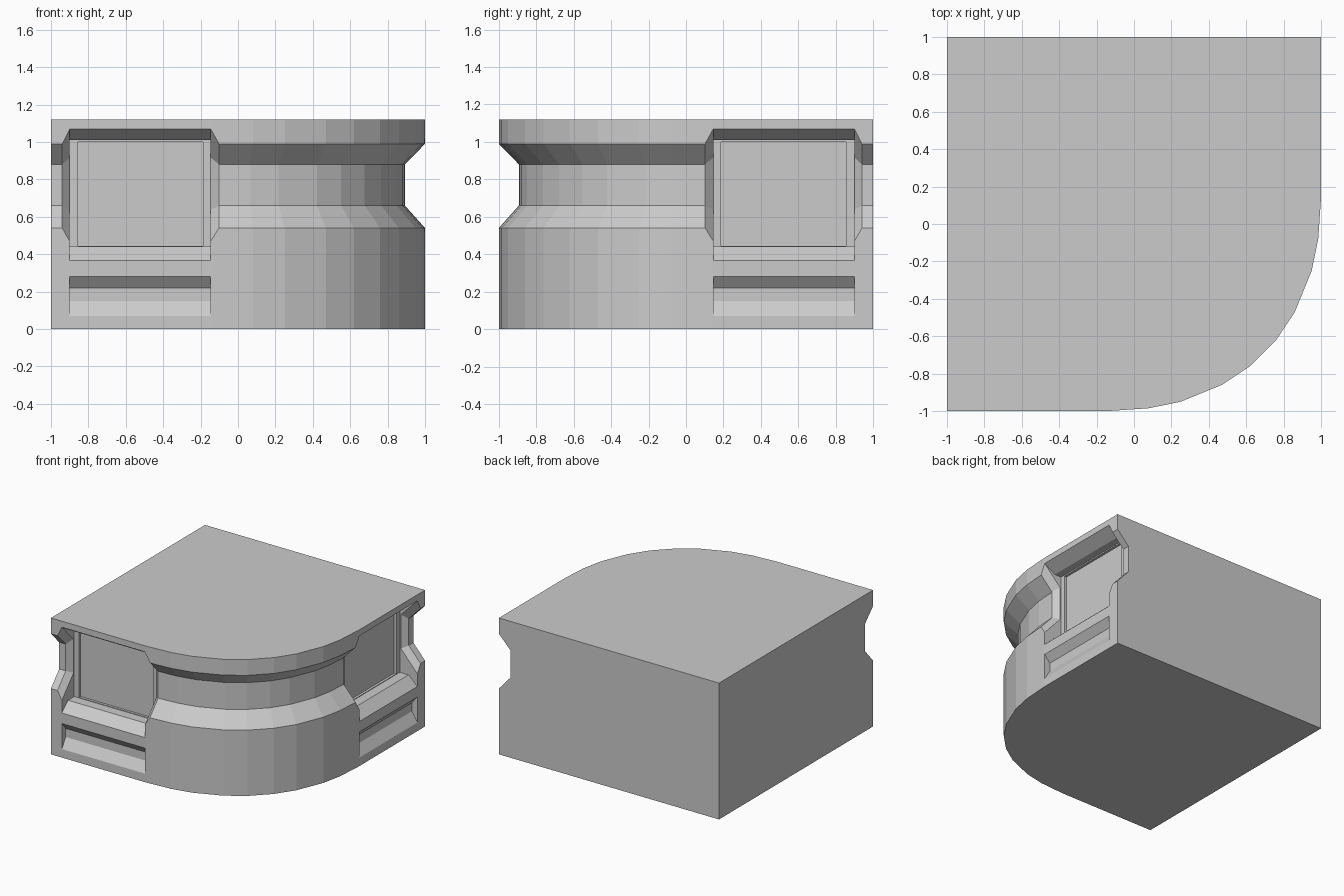
import bpy, bmesh
from mathutils import Vector

if "Cube" in bpy.data.objects:
    bpy.data.objects.remove(bpy.data.objects["Cube"], do_unlink=True)

stone = bpy.data.materials.new("light_grey")
stone.use_nodes = True
stone.diffuse_color = (0.6, 0.6, 0.6, 1)
stone.node_tree.nodes["Principled BSDF"].inputs["Base Color"].default_value = stone.diffuse_color


def loft(name, rings):
    """Closed solid through rings that have equal point counts."""
    bm = bmesh.new()
    loops = [[bm.verts.new(p) for p in ring] for ring in rings]
    n = len(loops[0])
    for a, b in zip(loops, loops[1:]):
        for i in range(n):
            j = (i + 1) % n
            bm.faces.new((a[i], a[j], b[j], b[i]))
    bm.faces.new(loops[0])
    bm.faces.new(loops[-1])
    bmesh.ops.recalc_face_normals(bm, faces=bm.faces)
    me = bpy.data.meshes.new(name)
    bm.to_mesh(me)
    bm.free()
    me.materials.append(stone)
    ob = bpy.data.objects.new(name, me)
    bpy.context.collection.objects.link(ob)
    return ob


# Curved front outline: half the corner, mirrored across its diagonal
half = [(-0.14, -1), (0.08, -0.985), (0.25, -0.95), (0.47, -0.86), (0.62, -0.76)]
path = [(-1, -1)] + half + [(-y, -x) for x, y in reversed(half)] + [(1, 1)]
path = [Vector(p) for p in path]


def inset(i, d):
    a, b = path[max(i - 1, 0)], path[min(i + 1, len(path) - 1)]
    if i in (0, 1):
        inward = Vector((0, 1))
    elif i >= len(path) - 2:
        inward = Vector((-1, 0))
    else:
        t = (b - a).normalized()
        inward = Vector((-t.y, t.x))
    return path[i] + inward * d


# Main block with a chamfered groove wrapping its front
DEPTH = 0.107
rings = []
for z, d in [(0, 0), (0.54, 0), (0.66, DEPTH), (0.88, DEPTH), (0.99, 0), (1.12, 0)]:
    ring = [inset(i, d) for i in range(len(path))] + [Vector((-1, 1))]
    rings.append([(p.x, p.y, z) for p in ring])
block = loft("corner_block", rings)

# Cutters are (depth, height) sections placed along x on the front
LEFT, RIGHT = -0.9, -0.146


def sections(side, items):
    def place(x, d, z):
        y = -1 + d
        return (x, y, z) if side == "front" else (-y, -x, z)
    return [[place(x, d, z) for d, z in prof] for x, prof in items]


def prism(prof, x0=LEFT, x1=RIGHT):
    return [(x0, prof), (x1, prof)]


niche = [(-0.05, 1.10), (0.1, 1.01), (0.16, 1.01), (0.16, 0.44), (0.08, 0.44), (-0.05, 0.32)]
pane = [(0.14, 1.0), (0.18, 1.0), (0.18, 0.445), (0.14, 0.445)]
slot = [(-0.05, 0.34), (0.05, 0.22), (0.05, 0.15), (-0.05, -0.01)]

# Flared cheeks run from the niche sides out to the groove section
inner = [(-0.05, 1.121), (0.15, 0.916), (0.15, 0.638), (-0.05, 0.414)]
groove = [(-0.05, 1.041), (DEPTH, 0.88), (DEPTH, 0.66), (-0.05, 0.484)]
outer = [(a[0] + 1.5 * (b[0] - a[0]), a[1] + 1.5 * (b[1] - a[1])) for a, b in zip(inner, groove)]
flare = [(LEFT - 0.06, outer), (LEFT, inner), (RIGHT, inner), (RIGHT + 0.069, outer)]

cuts = {"niche": prism(niche), "flare": flare,
        "pane": prism(pane, -0.855, -0.186), "slot": prism(slot)}

for side in ("front", "side"):
    for name, items in cuts.items():
        cutter = loft(side + "_" + name + "_cutter", sections(side, items))
        cutter.hide_render = True
        mod = block.modifiers.new(name, "BOOLEAN")
        mod.operation = "DIFFERENCE"
        mod.solver = "EXACT"
        mod.object = cutter
        bpy.context.view_layer.objects.active = block
        bpy.ops.object.modifier_apply(modifier=mod.name)
        bpy.data.objects.remove(cutter, do_unlink=True)
